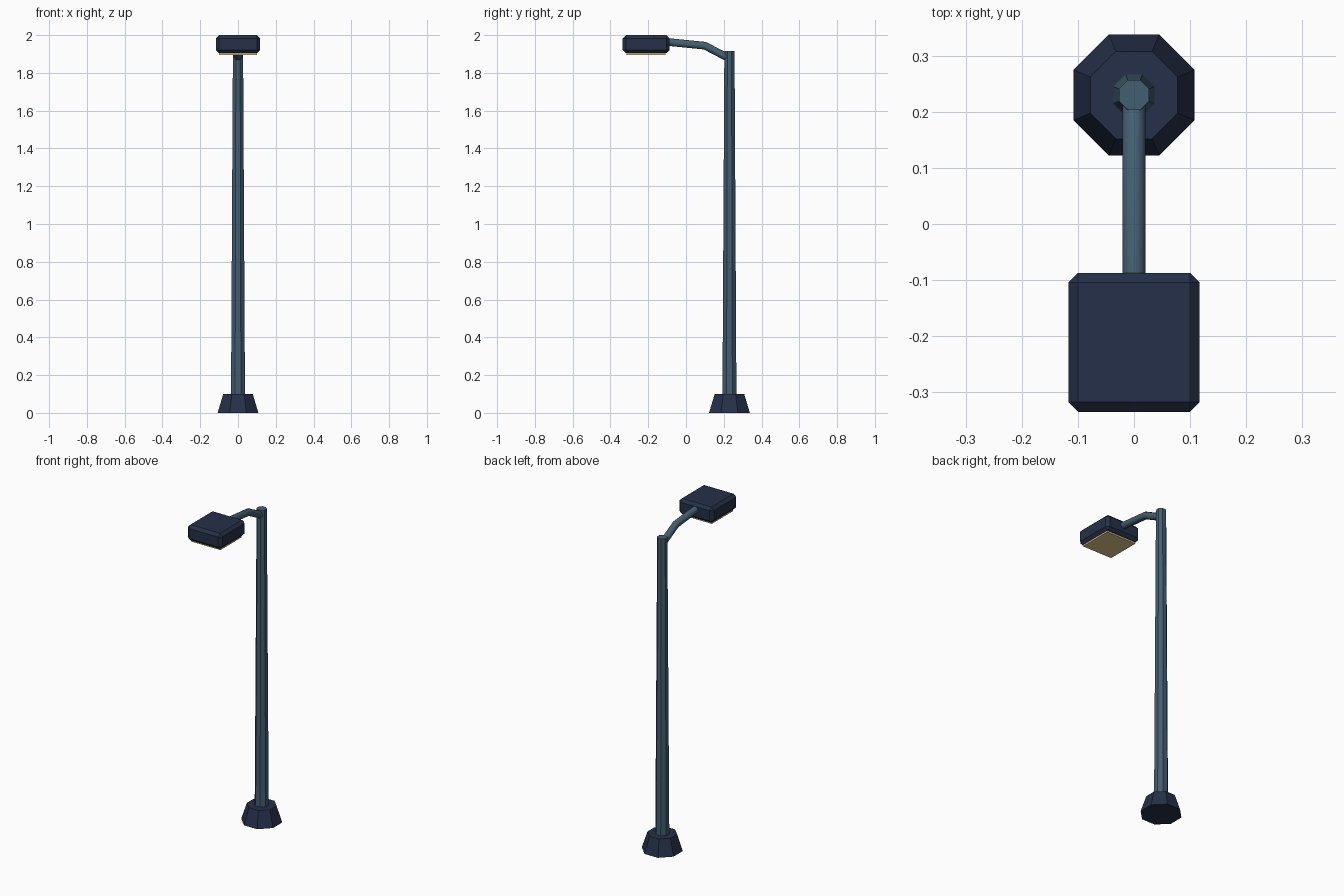
import bpy, bmesh, math
from mathutils import Matrix, Vector

old = bpy.data.objects.get("Cube")
if old:
    bpy.data.objects.remove(old, do_unlink=True)

POLE_Y = 0.23
HEAD_Y = -0.211


def material(name, rgb):
    mat = bpy.data.materials.new(name)
    mat.use_nodes = True
    mat.diffuse_color = (*rgb, 1)
    mat.node_tree.nodes["Principled BSDF"].inputs["Base Color"].default_value = (*rgb, 1)
    return mat


navy = material("dark navy metal", (0.018, 0.03, 0.065))
steel = material("blue grey steel", (0.055, 0.115, 0.165))
glow = material("warm lens", (0.8, 0.6, 0.28))


def add_object(name, bm, mat):
    mesh = bpy.data.meshes.new(name)
    bmesh.ops.recalc_face_normals(bm, faces=bm.faces)
    bm.to_mesh(mesh)
    bm.free()
    mesh.materials.append(mat)
    obj = bpy.data.objects.new(name, mesh)
    bpy.context.collection.objects.link(obj)
    return obj


def octagon_frustum(name, low, high, z0, z1, mat):
    """Eight-sided taper, sized by half the width across its flats."""
    bm = bmesh.new()
    k = 1 / math.cos(math.pi / 8)
    place = (Matrix.Translation((0, POLE_Y, (z0 + z1) / 2))
             @ Matrix.Rotation(math.pi / 8, 4, "Z"))
    bmesh.ops.create_cone(bm, cap_ends=True, segments=8, radius1=low * k,
                          radius2=high * k, depth=z1 - z0, matrix=place)
    return add_object(name, bm, mat)


def box(name, size, centre, mat):
    bm = bmesh.new()
    bmesh.ops.create_cube(bm, size=1, matrix=Matrix.Translation(centre) @ Matrix.Diagonal((*size, 1)))
    return add_object(name, bm, mat)


def tube(name, path, radius, sides, mat):
    """Round tube along a path in the YZ plane with mitred bends."""
    bm = bmesh.new()
    pts = [Vector((0, y, z)) for y, z in path]
    rings = []
    for i, p in enumerate(pts):
        steps = [(b - a).normalized() for a, b in zip(pts, pts[1:])][max(i - 1, 0):i + 1]
        along = sum(steps, Vector()).normalized()
        up = along.cross(Vector((1, 0, 0))) / along.dot(steps[0])
        angles = [math.tau * (j + 0.5) / sides for j in range(sides)]
        rings.append([bm.verts.new(p + radius * (Vector((math.cos(a), 0, 0)) + up * math.sin(a)))
                      for a in angles])
    for r, s in zip(rings, rings[1:]):
        for j in range(sides):
            n = (j + 1) % sides
            bm.faces.new((r[j], r[n], s[n], s[j]))
    bm.faces.new(rings[0])
    bm.faces.new(rings[-1])
    return add_object(name, bm, mat)


# Footing and pole
octagon_frustum("base", 0.108, 0.078, 0, 0.1, navy)
octagon_frustum("pole", 0.037, 0.027, 0.09, 1.917, steel)

# Bent arm from the pole into the lamp head
arm = tube("arm", [(0.23, 1.876), (0.1, 1.944), (-0.12, 1.966)], 0.021, 12, steel)
arm.data.shade_smooth()
arm.data.set_sharp_from_angle(angle=math.radians(35))

# Lamp head with chamfered edges
head = box("lamp_head", (0.234, 0.248, 0.096), (0, HEAD_Y, 1.952), navy)
chamfer = head.modifiers.new("chamfer", "BEVEL")
chamfer.width = 0.017
chamfer.segments = 1

# Glowing panel under the head
box("lens", (0.2, 0.206, 0.014), (0, HEAD_Y, 1.902), glow)
